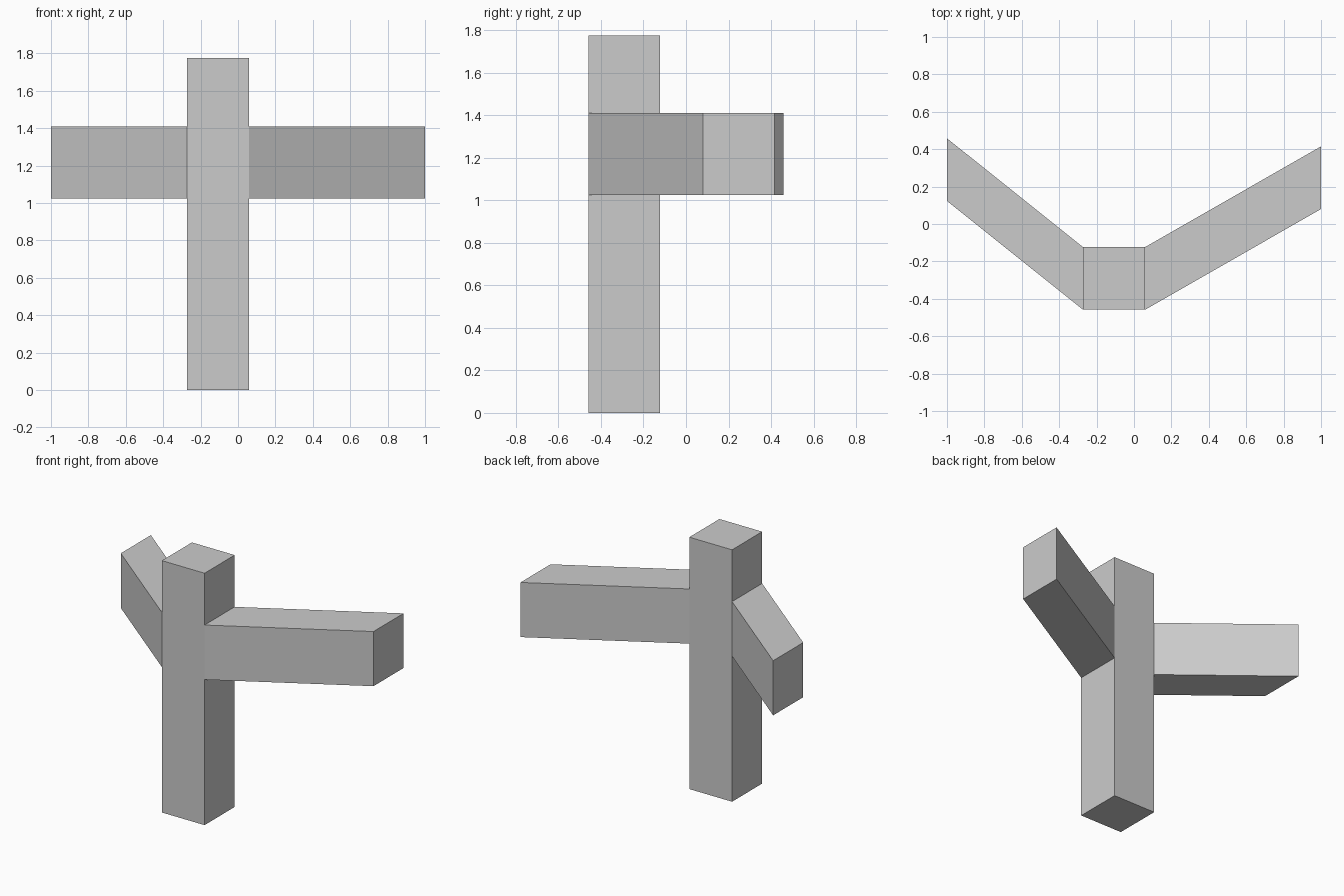
import bpy

if "Cube" in bpy.data.objects:
    bpy.data.objects.remove(bpy.data.objects["Cube"])

grey = bpy.data.materials.new("plain grey")
grey.diffuse_color = (0.6, 0.6, 0.6, 1)
grey.use_nodes = True
grey.node_tree.nodes["Principled BSDF"].inputs["Base Color"].default_value = grey.diffuse_color

X0, X1 = -0.273, 0.06      # post width
Y0, Y1 = -0.458, -0.123    # post depth


def sheared_box(name, xa, ya, xb, yb, z0, z1):
    """Box from x=xa to x=xb whose front edge runs from ya to yb."""
    depth = Y1 - Y0
    plan = [(xa, ya), (xb, yb), (xb, yb + depth), (xa, ya + depth)]
    verts = [(x, y, z) for z in (z0, z1) for x, y in plan]
    faces = [(3, 2, 1, 0), (4, 5, 6, 7)]
    faces += [(i, (i + 1) % 4, (i + 1) % 4 + 4, i + 4) for i in range(4)]
    mesh = bpy.data.meshes.new(name)
    mesh.from_pydata(verts, [], faces)
    mesh.materials.append(grey)
    obj = bpy.data.objects.new(name, mesh)
    bpy.context.collection.objects.link(obj)


# Upright post
sheared_box("post", X0, Y0, X1, Y0, 0, 1.775)
# Arms sweeping backwards from the post sides
sheared_box("left_arm", -1, 0.123, X0, Y0, 1.025, 1.41)
sheared_box("right_arm", X1, Y0, 1, 0.08, 1.025, 1.41)
